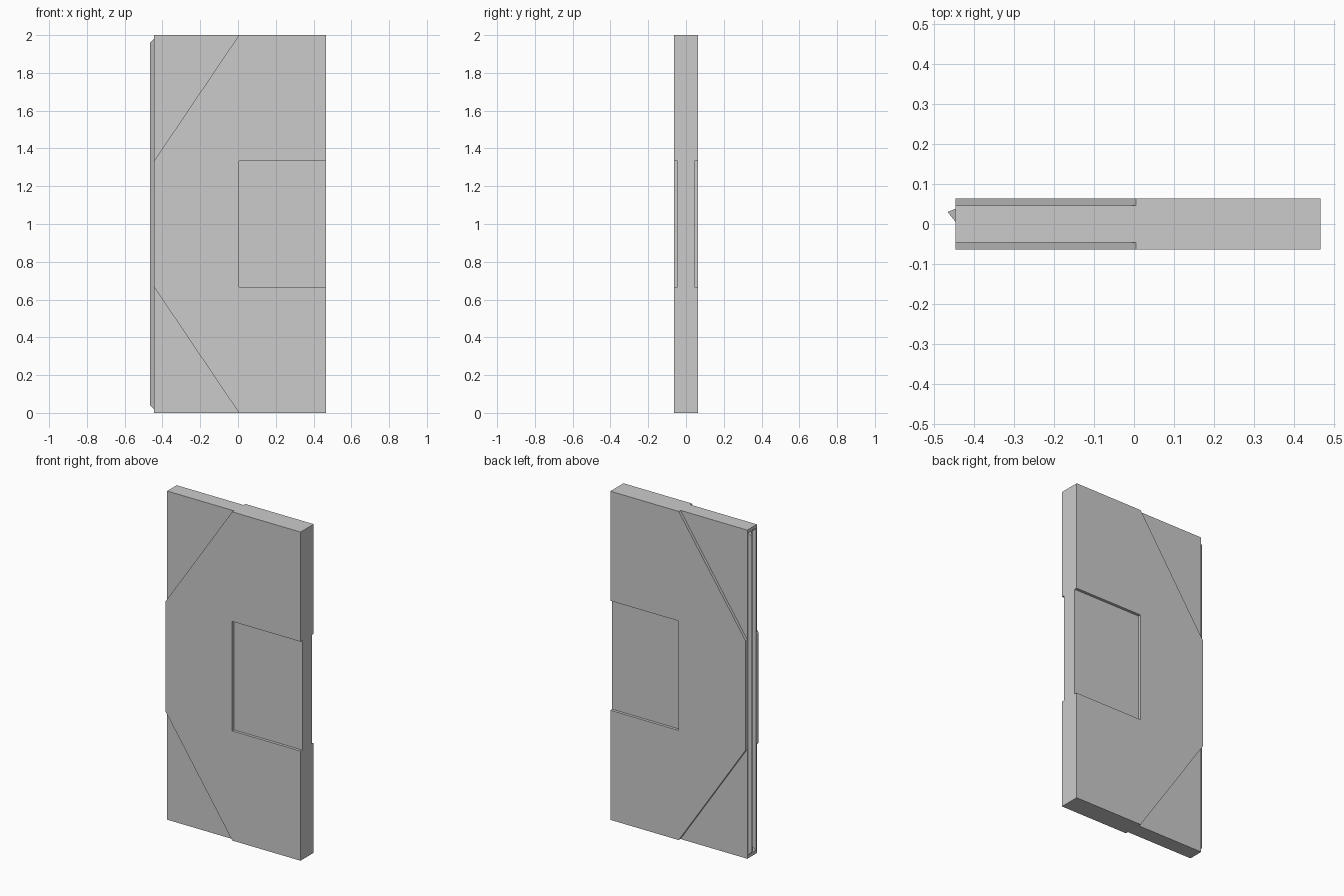
import bpy, bmesh

if "Cube" in bpy.data.objects:
    bpy.data.objects.remove(bpy.data.objects["Cube"])

LEFT, RIGHT, MID = -0.445, 0.465, 0.005
HALF, RECESS, TOP = 0.063, 0.046, 2.0
LOW, HIGH = 0.667, 1.333


def mesh_object(name, rings):
    """Solid lofted between two matching point loops."""
    bm = bmesh.new()
    a, b = [[bm.verts.new(p) for p in ring] for ring in rings]
    bm.faces.new(a)
    bm.faces.new(b)
    for i in range(len(a)):
        j = (i + 1) % len(a)
        bm.faces.new((a[i], a[j], b[j], b[i]))
    bmesh.ops.recalc_face_normals(bm, faces=bm.faces)
    me = bpy.data.meshes.new(name)
    bm.to_mesh(me)
    bm.free()
    ob = bpy.data.objects.new(name, me)
    bpy.context.collection.objects.link(ob)
    return ob


def prism(name, xz, y0, y1):
    return mesh_object(name, [[(x, y, z) for x, z in xz] for y in (y0, y1)])


def edge_strip(name, tip_x, side, base_x=LEFT):
    """Triangular strip along the meeting edge, with slanted ends."""
    rings = []
    for base_z, tip_z in ((0.02, 0.04), (1.98, 1.96)):
        rings.append([(base_x, side * 0.005, base_z),
                      (tip_x, side * 0.03, tip_z),
                      (base_x, side * 0.038, base_z)])
    return mesh_object(name, rings)


# Door slab
door = prism("door_slab", [(LEFT, 0), (RIGHT, 0), (RIGHT, TOP), (LEFT, TOP)], -HALF, HALF)

# Recess shapes: square panel and the two chamfered corners, on both faces
e = 0.05
slope = (TOP - HIGH) / (MID - LEFT)
upper = [(LEFT - e, HIGH - e * slope), (MID + e, TOP + e * slope), (LEFT - e, TOP + e * slope)]
lower = [(x, TOP - z) for x, z in upper]
panel = [(MID, LOW), (RIGHT + e, LOW), (RIGHT + e, HIGH), (MID, HIGH)]
cutters = [prism("recess_cutter", shape, s * RECESS, s * (HALF + e))
           for s in (-1, 1) for shape in (upper, lower, panel)]

# Groove that receives the ridge of the opposite door
cutters.append(edge_strip("groove_cutter", LEFT + 0.02, -1, LEFT - 0.0005))

bpy.context.view_layer.objects.active = door
for c in cutters:
    c.hide_render = True
    mod = door.modifiers.new("cut", 'BOOLEAN')
    mod.operation, mod.solver, mod.object = 'DIFFERENCE', 'EXACT', c
    bpy.ops.object.modifier_apply(modifier=mod.name)
    bpy.data.objects.remove(c, do_unlink=True)

# Interlocking ridge on the meeting edge
edge_strip("edge_ridge", -0.465, 1)
